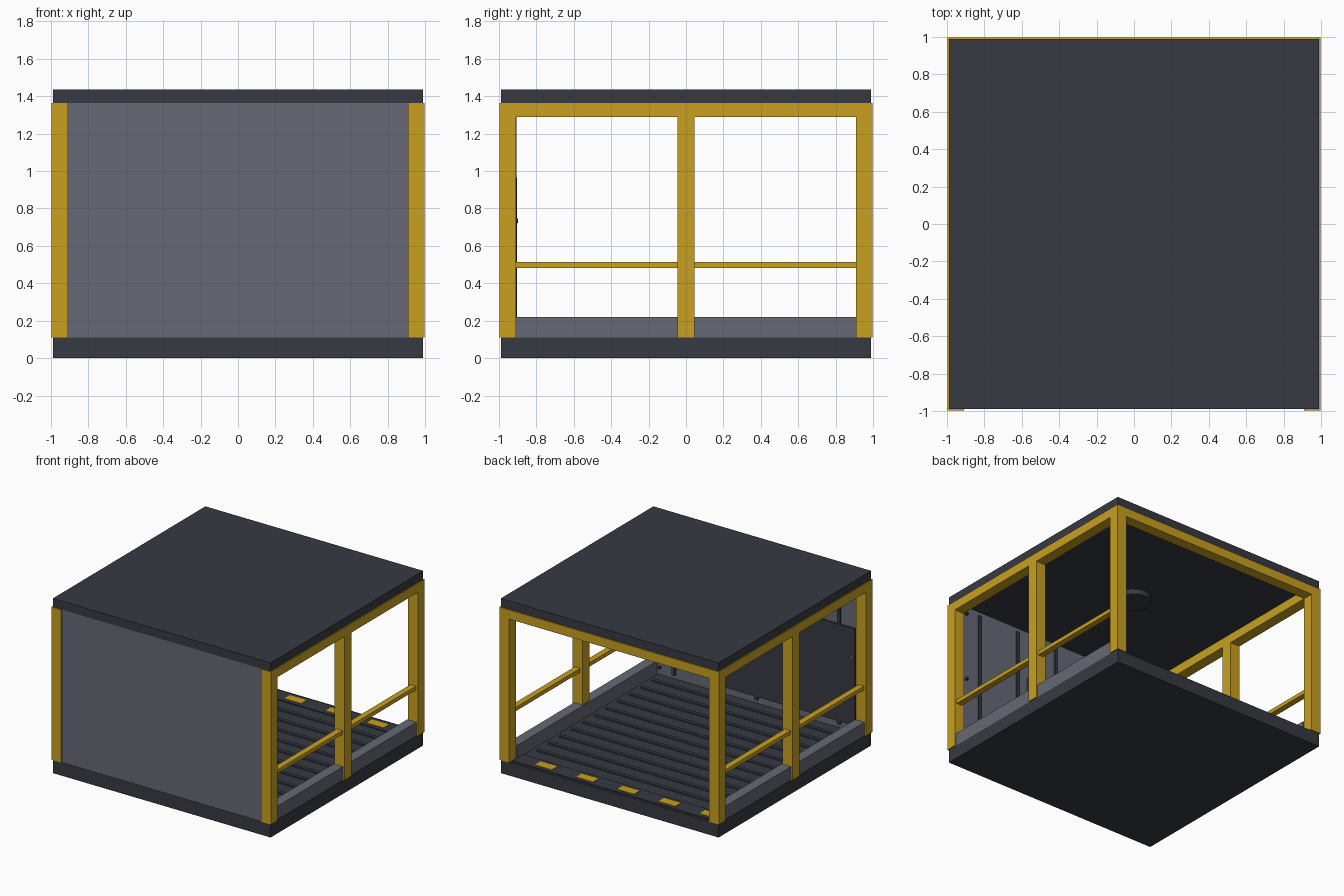
import bpy, bmesh, math
from mathutils import Matrix

if "Cube" in bpy.data.objects:
    bpy.data.objects.remove(bpy.data.objects["Cube"])


def material(name, rgb):
    m = bpy.data.materials.new(name)
    m.diffuse_color = (*rgb, 1)
    m.use_nodes = True
    m.node_tree.nodes["Principled BSDF"].inputs["Base Color"].default_value = m.diffuse_color
    return m


YELLOW = material("safety_yellow", (0.578, 0.352, 0.0144))
DARK = material("dark_steel", (0.037, 0.042, 0.054))
GREY = material("grey_steel", (0.133, 0.144, 0.178))


def finish(name, bm, mat):
    me = bpy.data.meshes.new(name)
    bm.to_mesh(me)
    bm.free()
    me.materials.append(mat)
    ob = bpy.data.objects.new(name, me)
    bpy.context.collection.objects.link(ob)
    return ob


def box(name, mat, x, y, z):
    """Box from (min, max) ranges on each axis."""
    bm = bmesh.new()
    mid = [(a + b) / 2 for a, b in (x, y, z)]
    size = [abs(b - a) for a, b in (x, y, z)]
    bmesh.ops.create_cube(bm, size=1, matrix=Matrix.Translation(mid) @ Matrix.Diagonal((*size, 1)))
    return finish(name, bm, mat)


def disc(name, mat, centre, radius, depth, sides, along_y=False):
    bm = bmesh.new()
    rot = Matrix.Rotation(math.pi / 2, 4, 'X') if along_y else Matrix.Identity(4)
    bmesh.ops.create_cone(bm, cap_ends=True, segments=sides, radius1=radius, radius2=radius,
                          depth=depth, matrix=Matrix.Translation(centre) @ rot)
    return finish(name, bm, mat)


E, I = 0.998, 0.91          # outer and inner faces of the frame
FLOOR, TOP = 0.11, 1.365

# base and roof slabs
box("base_slab", DARK, (-0.99, 0.99), (-0.99, 0.99), (0, FLOOR))
box("roof_slab", DARK, (-0.99, 0.99), (-0.99, 0.99), (TOP, 1.435))

# frame, rails and kerbs on both sides
for s, side in ((-1, "left"), (1, "right")):
    xs = (s * I, s * E)
    box(side + "_front_post", YELLOW, xs, (-E, -I), (FLOOR, TOP))
    box(side + "_back_post", YELLOW, xs, (I, E), (FLOOR, TOP))
    box(side + "_middle_post", YELLOW, xs, (-0.045, 0.045), (FLOOR, 1.29))
    box(side + "_top_beam", YELLOW, xs, (-I, I), (1.29, TOP))
    for f, y in (("front", (-I, -0.045)), ("back", (0.045, I))):
        box(f"{side}_{f}_rail", YELLOW, (s * 0.93, s * 0.98), y, (0.483, 0.515))
        box(f"{side}_{f}_kerb", GREY, (s * 0.915, s * 0.985), y, (FLOOR, 0.22))
    box(side + "_kerb_joint", GREY, (s * 0.90, s * 0.915), (-I, I), (FLOOR, 0.22))
box("back_top_beam", YELLOW, (-I, I), (I, E), (1.29, TOP))

# front wall with inner ribs, cover panel and bolts
box("front_wall", GREY, (-I, I), (-0.988, -0.92), (FLOOR, TOP))
for i in range(5):
    x = -0.75 + 0.375 * i
    box("wall_rib", DARK, (x - 0.014, x + 0.014), (-0.92, -0.906), (0.14, 1.33))
box("wall_cover_panel", DARK, (-0.905, 0.28), (-0.92, -0.904), (0.17, 0.965))
for x in (-0.88, 0.88):
    for z in (0.17, 0.735, 1.30):
        disc("wall_bolt", DARK if x > 0 else GREY, (x, -0.909, z), 0.012, 0.022, 8, True)

# floor ribs
for i in range(11):
    y = -0.80 + 0.15 * i
    box("floor_rib", DARK, (-0.86, 0.86), (y - 0.015, y + 0.015), (FLOOR, FLOOR + 0.012))

# threshold plate with hazard patches at the open back
box("threshold_plate", DARK, (-0.9, 0.9), (0.83, 0.97), (FLOOR, FLOOR + 0.008))
for i in range(5):
    x = -0.855 + 0.374 * i
    box("hazard_patch", YELLOW, (max(x - 0.08, -0.9), x + 0.08), (0.86, 0.94),
        (FLOOR + 0.008, FLOOR + 0.013))

# ceiling lamp
disc("ceiling_lamp", DARK, (0, 0, 1.343), 0.13, 0.044, 24)
